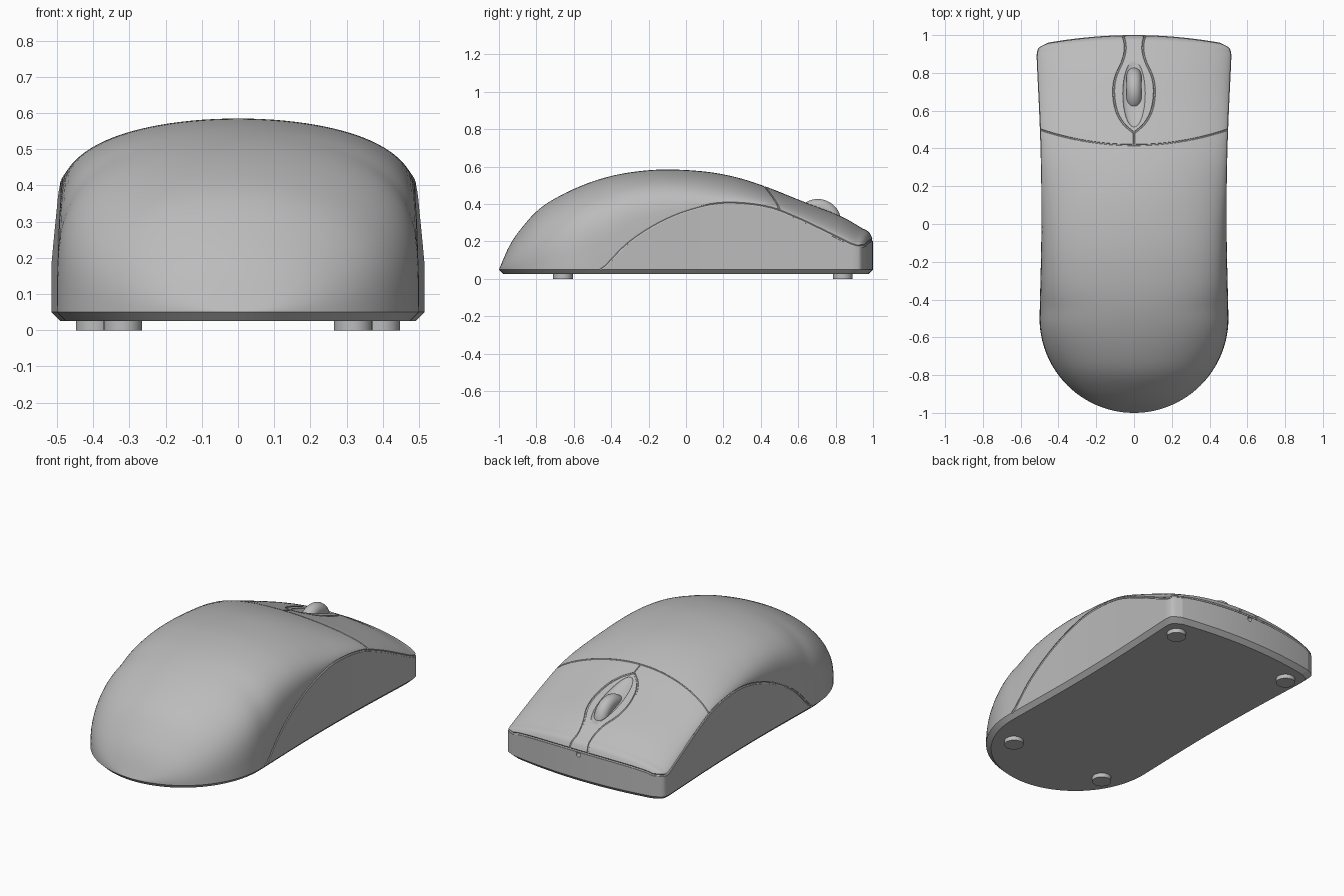
import bpy, bmesh, math
from mathutils import Vector, Matrix

cube = bpy.data.objects.get("Cube")
if cube:
    bpy.data.objects.remove(cube, do_unlink=True)

grey = bpy.data.materials.new("grey_plastic")
grey.use_nodes = True
grey.diffuse_color = (0.5, 0.5, 0.5, 1)
grey.node_tree.nodes["Principled BSDF"].inputs["Base Color"].default_value = (0.5, 0.5, 0.5, 1)


def curve(keys):
    """Smooth function through (position, value) keys."""
    def slope(i):
        a, b = keys[max(i - 1, 0)], keys[min(i + 1, len(keys) - 1)]
        return (b[1] - a[1]) / (b[0] - a[0])

    def f(s):
        i = 0
        while i < len(keys) - 2 and s > keys[i + 1][0]:
            i += 1
        (a, va), (b, vb) = keys[i], keys[i + 1]
        d = b - a
        t = min(max((s - a) / d, 0), 1)
        return ((2*t**3 - 3*t*t + 1) * va + (t**3 - 2*t*t + t) * d * slope(i)
                + (3*t*t - 2*t**3) * vb + (t**3 - t*t) * d * slope(i + 1))
    return f


# Shape of the body along its length
crown = curve([(-1, .05), (-.95, .165), (-.9, .245), (-.8, .36), (-.7, .43), (-.55, .502),
               (-.4, .55), (-.25, .576), (-.1, .585), (.1, .574), (.25, .548), (.4, .503),
               (.6, .425), (.83, .335), (.94, .272), (.98, .248), (1, .21)])
seam_curve = curve([(-.45, .05), (-.3, .2), (-.1, .322), (.1, .39), (.25, .405), (.45, .38),
                    (.6, .322), (.8, .232), (.94, .178), (1, .178)])
fullness = curve([(-1, .5), (-.75, .35), (-.45, .23), (-.2, .28), (0, .39), (.25, .6), (1, .6)])
side_width = curve([(-.5, .5), (0, .49), (.4, .495), (.9, .515), (.95, .513), (.98, .5), (1, .455)])


def seam(s):
    return seam_curve(s) if s > -.45 else .05


def width(s):
    return side_width(s) if s > -.5 else math.sqrt(max(.25 - (s + .5) ** 2, 0))


def shell(x, s):
    """Point on the top shell, with the front edge bowed."""
    w = width(s)
    t = min(abs(x) / w, 1) if w > 1e-6 else 0
    z = seam(s) + (crown(s) - seam(s)) * (1 - t * t) ** fullness(s)
    bow = max((s - .6) / .4, 0) ** 2 * .04 * (x / .455) ** 2
    return Vector((x, s - bow, z))


def make(name, bm):
    bmesh.ops.recalc_face_normals(bm, faces=bm.faces)
    me = bpy.data.meshes.new(name)
    bm.to_mesh(me)
    bm.free()
    me.materials.append(grey)
    ob = bpy.data.objects.new(name, me)
    bpy.context.collection.objects.link(ob)
    return ob


def smooth(ob, angle=35):
    bpy.ops.object.select_all(action='DESELECT')
    ob.select_set(True)
    bpy.context.view_layer.objects.active = ob
    bpy.ops.object.shade_smooth_by_angle(angle=math.radians(angle))


# Body: sections lofted from back to front
N = 48
stations = [-.5 - .5 * math.cos(math.pi / 2 * i / 26) for i in range(26)]
stations += [-.5 + 1.4 * i / 44 for i in range(44)]
stations += [.9 + .1 * math.sin(math.pi / 2 * i / 14) for i in range(15)]
bm = bmesh.new()
rings = []
for s in stations:
    arch = [shell(width(s) * math.sin(math.pi * (j / N - .5)), s) for j in range(N + 1)]
    base = [Vector((p.x * .95, p.y * .975, .025)) for p in arch]
    left, right = [Vector((p.x, p.y, .05)) for p in (arch[0], arch[-1])]
    rings.append([bm.verts.new(p) for p in arch + [right] + base[::-1] + [left]])
for a, b in zip(rings, rings[1:]):
    for k in range(len(a)):
        m = (k + 1) % len(a)
        bm.faces.new((a[k], a[m], b[m], b[k]))
# Front wall and its lower chamfer
front = rings[-1]
top, low = front[:N + 1], front[N + 2:2 * N + 3][::-1]
mid = [front[-1]] + [bm.verts.new((v.co.x, v.co.y, .05)) for v in top[1:-1]] + [front[N + 1]]
for upper, lower in ((top, mid), (mid, low)):
    for j in range(N):
        bm.faces.new((upper[j], upper[j + 1], lower[j + 1], lower[j]))
bmesh.ops.remove_doubles(bm, verts=bm.verts, dist=1e-5)
body = make("mouse_body", bm)


# Grooves: thin tubes along the seams, cut out of the body
def tube(bm, path, r):
    loops = []
    for i, p in enumerate(path):
        t = (path[min(i + 1, len(path) - 1)] - path[max(i - 1, 0)]).normalized()
        side = t.cross(Vector((0, 0, 1))).normalized()
        up = side.cross(t)
        loops.append([bm.verts.new(p + r * (math.cos(a) * side + math.sin(a) * up))
                      for a in [math.tau * k / 6 for k in range(6)]])
    for a, b in zip(loops, loops[1:]):
        for k in range(6):
            bm.faces.new((a[k], a[(k + 1) % 6], b[(k + 1) % 6], b[k]))
    bm.faces.new(loops[0][::-1])
    bm.faces.new(loops[-1])


def cut(bm):
    cutter = make("groove_cutter", bm)
    cutter.hide_render = True
    mod = body.modifiers.new("grooves", 'BOOLEAN')
    mod.operation, mod.solver, mod.object = 'DIFFERENCE', 'EXACT', cutter
    mod.use_self = True
    deps = bpy.context.evaluated_depsgraph_get()
    result = bpy.data.meshes.new_from_object(body.evaluated_get(deps))
    body.modifiers.clear()
    body.data = result
    bpy.data.objects.remove(cutter, do_unlink=True)


# Seam between shell and side panels, running round the front
bm = bmesh.new()
flank = [shell(width(s), s) for s in [-.46 + 1.4 * i / 50 for i in range(50)]
         + [.95 + .05 * math.sin(math.pi / 2 * i / 8) for i in range(9)]]
lip = [shell(width(1) * (1 - i / 12), 1) for i in range(1, 24)]
tube(bm, flank + lip + [Vector((-p.x, p.y, p.z)) for p in flank[::-1]], .007)
cut(bm)

# Seam behind the buttons, and wheel surround
bm = bmesh.new()
xs = [-.52 + 1.04 * i / 40 for i in range(41)]
tube(bm, [shell(x, .418 + .33 * x * x) for x in xs], .005)
tube(bm, [shell(0, s) for s in (.42, .45, .49)], .005)
surround = curve([(.485, .004), (.53, .055), (.6, .093), (.7, .108), (.78, .097),
                  (.86, .062), (.92, .047), (.97, .05), (1, .06)])
for sign in (-1, 1):
    tube(bm, [shell(sign * surround(s), s) for s in [.485 + .515 * i / 30 for i in range(31)]], .006)
cut(bm)

# Wheel recess and the small cord hole
bm = bmesh.new()
recess = shell(0, .69)
tilt = Matrix.Rotation(math.atan2(crown(.8) - crown(.58), .22), 4, 'X')
bmesh.ops.create_uvsphere(bm, u_segments=32, v_segments=16, radius=1,
                          matrix=Matrix.Translation(recess) @ tilt @ Matrix.Diagonal((.06, .19, .02, 1)))
bmesh.ops.create_cone(bm, cap_ends=True, segments=20, radius1=.014, radius2=.014, depth=.06,
                      matrix=Matrix.Translation((0, 1, .19)) @ Matrix.Rotation(math.pi / 2, 4, 'X'))
cut(bm)
smooth(body)

# Scroll wheel: rounded profile spun about its axle
bm = bmesh.new()
profile = [bm.verts.new((.04 * math.cos(a), 0, .085 + .04 * math.sin(a)))
           for a in [math.pi * i / 12 for i in range(13)]]
edges = [bm.edges.new(pair) for pair in zip(profile, profile[1:])]
bmesh.ops.spin(bm, geom=profile + edges, cent=(0, 0, 0), axis=(1, 0, 0), angle=math.tau, steps=48)
bmesh.ops.remove_doubles(bm, verts=bm.verts, dist=1e-5)
bmesh.ops.holes_fill(bm, edges=[e for e in bm.edges if e.is_boundary], sides=0)
wheel = make("scroll_wheel", bm)
wheel.location = (0, .705, .302)
smooth(wheel)

# Feet
for name, x, y in (("front", .395, .838), ("rear", .318, -.658)):
    for side, sign in (("left", 1), ("right", -1)):
        bm = bmesh.new()
        bmesh.ops.create_cone(bm, cap_ends=True, segments=32, radius1=.053, radius2=.053, depth=.03,
                              matrix=Matrix.Translation((sign * x, y, .015)))
        smooth(make(f"{name}_{side}_foot", bm))
